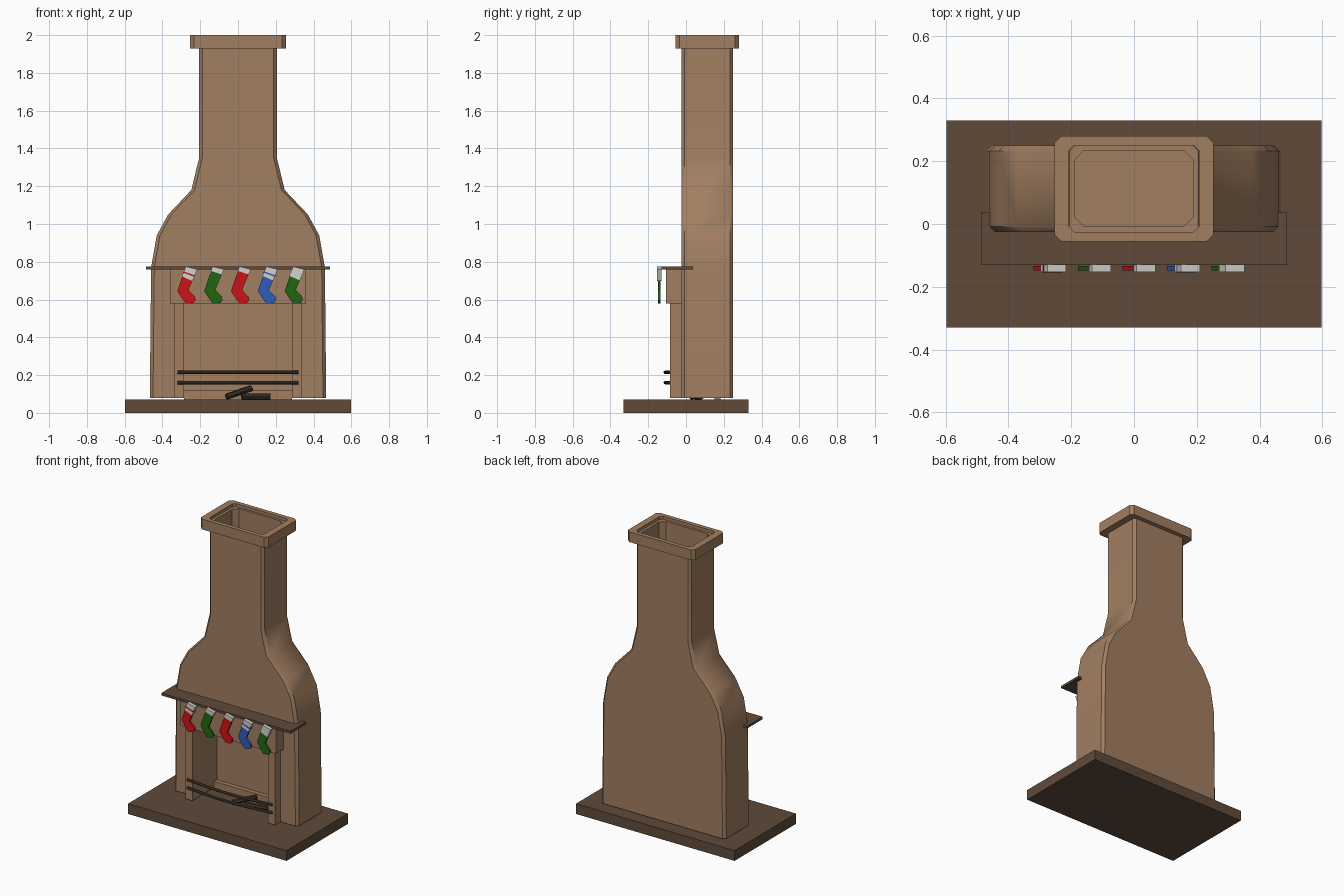
import bpy, bmesh, math
from mathutils import Vector

if "Cube" in bpy.data.objects:
    bpy.data.objects.remove(bpy.data.objects["Cube"])


def mat(name, r, g, b):
    m = bpy.data.materials.new(name)
    m.diffuse_color = (r, g, b, 1)
    m.use_nodes = True
    m.node_tree.nodes["Principled BSDF"].inputs["Base Color"].default_value = m.diffuse_color
    return m


CLAY = mat("clay brown", .36, .21, .12)
WOOD = mat("dark brown", .115, .07, .042)
IRON = mat("iron black", .028, .021, .016)
LOG = mat("charred log", .04, .028, .02)
RED = mat("red", .62, .006, .008)
GREEN = mat("green", .016, .13, .006)
BLUE = mat("blue", .028, .11, .5)
WHITE = mat("white", .65, .65, .62)


def finish(bm, name, material, angle=None):
    bmesh.ops.recalc_face_normals(bm, faces=bm.faces[:])
    me = bpy.data.meshes.new(name)
    bm.to_mesh(me)
    bm.free()
    ob = bpy.data.objects.new(name, me)
    bpy.context.collection.objects.link(ob)
    me.materials.append(material)
    if angle:
        bpy.ops.object.select_all(action='DESELECT')
        ob.select_set(True)
        bpy.context.view_layer.objects.active = ob
        bpy.ops.object.shade_smooth_by_angle(angle=math.radians(angle))
    return ob


def box(name, x0, x1, y0, y1, z0, z1, material):
    bm = bmesh.new()
    bmesh.ops.create_cube(bm, size=1)
    for v in bm.verts:
        v.co = ((x0 + x1) / 2 + v.co.x * (x1 - x0),
                (y0 + y1) / 2 + v.co.y * (y1 - y0),
                (z0 + z1) / 2 + v.co.z * (z1 - z0))
    return finish(bm, name, material)


def octagon(w, y0, y1, z, c):
    """Rectangle with chamfered corners, half width w."""
    return [(-w + c, y0, z), (w - c, y0, z), (w, y0 + c, z), (w, y1 - c, z),
            (w - c, y1, z), (-w + c, y1, z), (-w, y1 - c, z), (-w, y0 + c, z)]


def loft(rings, closed=False):
    bm = bmesh.new()
    vs = [[bm.verts.new(p) for p in r] for r in rings]
    n = len(vs[0])
    for a, b in zip(vs, vs[1:] + ([vs[0]] if closed else [])):
        for i in range(n):
            j = (i + 1) % n
            bm.faces.new((a[i], a[j], b[j], b[i]))
    if not closed:
        bm.faces.new(vs[0])
        bm.faces.new(vs[-1])
    return bm


def plate(name, pts, y0, y1, material):
    """Extruded outline drawn in the xz plane."""
    return finish(loft([[(x, y, z) for x, z in pts] for y in (y0, y1)]), name, material)


# base slab
box("hearth_slab", -.597, .597, -.33, .33, 0, .07, WOOD)

# bottle-shaped body, folding inward at the top into the flue
profile = [(.467, .08), (.46, .77), (.43, .94), (.37, 1.05), (.247, 1.18),
           (.206, 1.35), (.206, 1.98)]
rings = [octagon(w, -.025, .25, z, .017) for w, z in profile]
rings += [octagon(.188, -.008, .235, z, .03) for z in (1.98, 1.25)]
body = finish(loft(rings), "chimney_body", CLAY)

# firebox opening
cutter = box("firebox_cutter", -.285, .285, -.3, .18, .0, .58, CLAY)
cutter.hide_render = True
cutter.hide_set(True)
mod = body.modifiers.new("firebox", 'BOOLEAN')
mod.operation, mod.solver, mod.object = 'DIFFERENCE', 'EXACT', cutter
bpy.context.view_layer.objects.active = body
body.select_set(True)
bpy.ops.object.modifier_apply(modifier="firebox")
bpy.data.objects.remove(cutter)
bpy.ops.object.shade_smooth_by_angle(angle=math.radians(36))

# chimney cap ring
finish(loft([octagon(.253, -.055, .28, 1.93, .02), octagon(.253, -.055, .28, 2.0, .02),
             octagon(.2065, -.0255, .2505, 2.0, .017),
             octagon(.2065, -.0255, .2505, 1.93, .017)], True), "chimney_cap", CLAY)

# surround: jambs, lintel, back ledge, mantel shelf
for s, side in ((-1, "left"), (1, "right")):
    xs = sorted((s * .285, s * .337))
    box(side + "_jamb", xs[0], xs[1], -.085, -.02, .08, .585, CLAY)
box("lintel", -.36, .36, -.105, -.02, .58, .765, CLAY)
box("firebox_ledge", -.285, .285, .15, .182, .07, .122, CLAY)
box("mantel_shelf", -.487, .487, -.13, .037, .76, .776, WOOD)


def rod(name, pts, r, material, sides=8):
    """Tube along a mostly sideways path."""
    out = []
    for i, p in enumerate(pts):
        t = (Vector(pts[min(i + 1, len(pts) - 1)]) - Vector(pts[max(i - 1, 0)])).normalized()
        u = t.cross(Vector((0, 0, 1))).normalized()
        v = u.cross(t)
        out.append([Vector(p) + r * (math.cos(a) * u + math.sin(a) * v)
                    for a in (2 * math.pi * k / sides for k in range(sides))])
    return finish(loft(out), name, material, 50)


# bowed fire guard bars
for k, z in enumerate((.16, .215)):
    pts = [(-.32 + .08 * i, -.085 - .025 * math.sin(math.pi * i / 8), z) for i in range(9)]
    rod("guard_bar_%d" % (k + 1), pts, .009, IRON)

# logs
rod("log_1", [(-.06, .03, .085), (.07, .1, .13)], .017, LOG, 7)
rod("log_2", [(.02, .05, .087), (.17, .08, .087)], .017, LOG, 7)

# stockings: leg plus cuff, two with a coloured stripe
SOCK = [(-.027, 0), (.027, -.014), (0, -.08), (-.016, -.12), (.018, -.155), (.022, -.172),
        (.01, -.188), (-.028, -.192), (-.045, -.172), (-.075, -.125), (-.05, -.05)]


def band(x, f0, f1, grow):
    """Slanted strip across the leg between two fractions of the cuff."""
    left = lambda f: (x - .03 - grow - .023 * f, .775 - .055 * f)
    right = lambda f: (x + .03 + grow - .027 * f, .76 - .065 * f)
    return [left(f0), right(f0), right(f1), left(f1)]


for i, (col, cuff, stripe) in enumerate(((RED, .95, True), (GREEN, .42, False), (RED, .42, False),
                                         (BLUE, .9, True), (GREEN, .9, False))):
    x = -.246 + .142 * i
    n = i + 1
    plate("stocking_%d" % n, [(x + a, .77 + b) for a, b in SOCK], -.148, -.134, col)
    plate("cuff_%d" % n, band(x, 0, cuff, 0), -.153, -.13, WHITE)
    if stripe:
        plate("cuff_stripe_%d" % n, band(x, .48, .6, .001), -.1545, -.1285, col)
